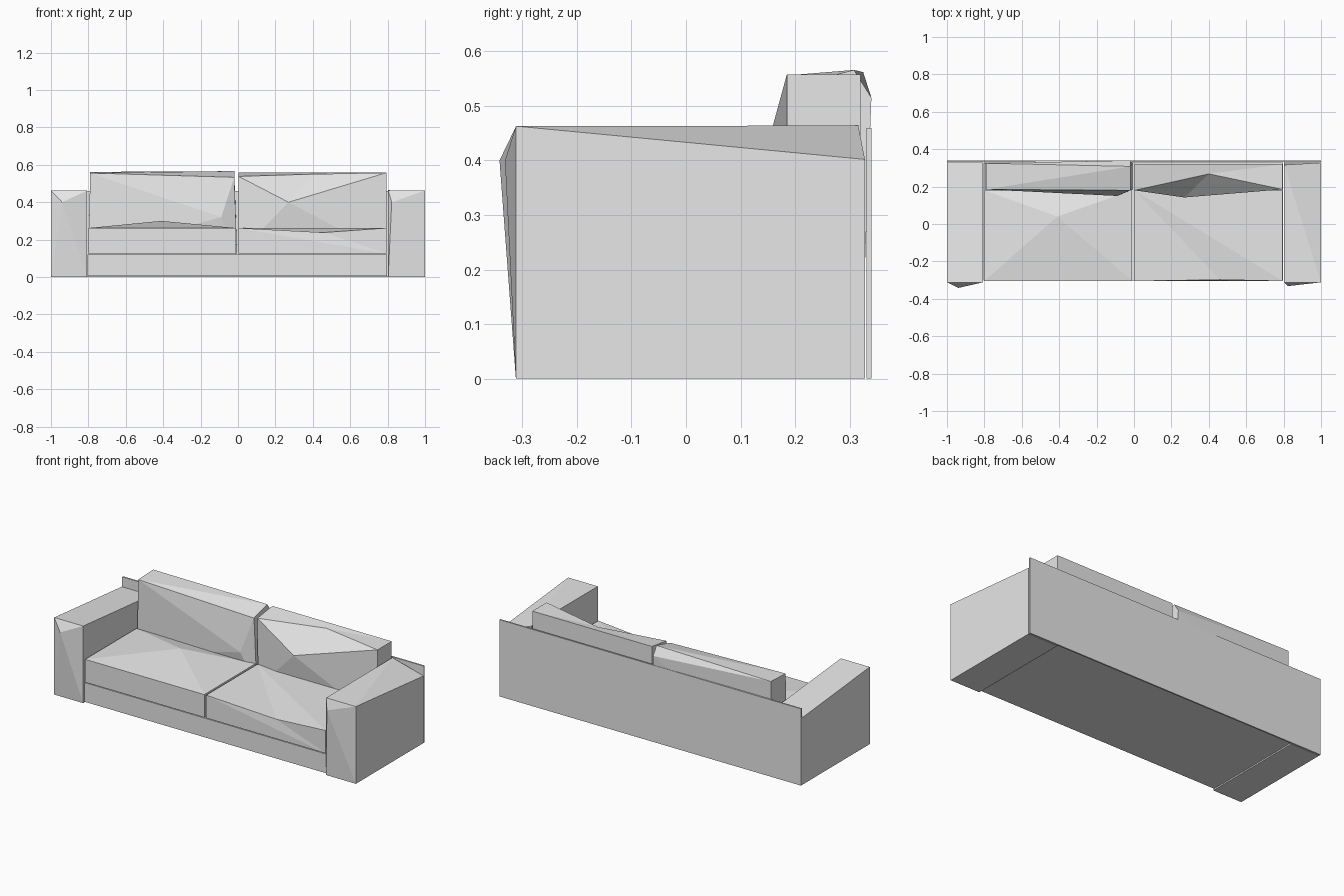
import bpy

if "Cube" in bpy.data.objects:
    bpy.data.objects.remove(bpy.data.objects["Cube"])

fabric = bpy.data.materials.new("grey fabric")
fabric.diffuse_color = (0.8, 0.8, 0.8, 1)
fabric.use_nodes = True
fabric.node_tree.nodes["Principled BSDF"].inputs["Base Color"].default_value = fabric.diffuse_color

# Corner order: 0-3 bottom (front left, front right, back right, back left), 4-7 top
SIDES = {"bottom": (3, 2, 1, 0), "top": (4, 5, 6, 7), "front": (0, 1, 5, 4),
         "right": (1, 2, 6, 5), "back": (2, 3, 7, 6), "left": (3, 0, 4, 7)}


def fan(ring, apex):
    """Triangles from each edge of a ring to one point."""
    return [(a, b, apex) for a, b in zip(ring, ring[1:] + ring[:1])]


def block(name, x, y, z, moved=None, extra=(), sides=None):
    """Box with optional moved corners, extra points and re-cut sides."""
    verts = [(x[i], y[j], z[k]) for k in (0, 1)
             for i, j in ((0, 0), (1, 0), (1, 1), (0, 1))]
    for i, co in (moved or {}).items():
        verts[i] = co
    faces = []
    for side, ring in SIDES.items():
        faces += (sides or {}).get(side, [ring])
    mesh = bpy.data.meshes.new(name)
    mesh.from_pydata(verts + list(extra), [], faces)
    mesh.materials.append(fabric)
    ob = bpy.data.objects.new(name, mesh)
    bpy.context.collection.objects.link(ob)
    return ob


# Frame
block("back_panel", (-1, 1), (0.331, 0.34), (0, 0.46))
block("base", (-0.805, 0.797), (-0.302, 0.328), (0.005, 0.12))

# Arms with a puffed front and a top that falls to the back
block("left_arm", (-1, -0.808), (-0.312, 0.328), (0, 0.462),
      moved={6: (-0.808, 0.328, 0.402), 7: (-1, 0.328, 0.402)},
      extra=[(-0.94, -0.342, 0.4)],
      sides={"front": fan(SIDES["front"], 8)})
block("right_arm", (0.803, 1), (-0.312, 0.328), (0, 0.463),
      moved={6: (1, 0.328, 0.402), 7: (0.803, 0.316, 0.464)},
      extra=[(0.822, -0.332, 0.4)],
      sides={"front": fan(SIDES["front"], 8), "top": [(4, 5, 7), (5, 6, 7)],
             "back": [(2, 3, 7), (2, 7, 6)]})

# Seat cushions: one crowned, one sagging at its front edge
block("left_seat_cushion", (-0.8, -0.01), (-0.305, 0.18), (0.125, 0.262),
      extra=[(-0.41, 0.04, 0.3)],
      sides={"top": fan(SIDES["top"], 8)})
block("right_seat_cushion", (0.003, 0.795), (-0.305, 0.18), (0.125, 0.262),
      extra=[(0.46, -0.298, 0.238)],
      sides={"top": [(4, 8, 7), (8, 5, 7), (5, 6, 7)],
             "front": [(0, 1, 4), (4, 1, 8), (8, 1, 5)]})

# Back cushions with crumpled fronts
block("left_back_cushion", (-0.8, -0.005), (0.185, 0.325), (0.125, 0.558),
      moved={4: (-0.79, 0.185, 0.556), 5: (-0.02, 0.18, 0.533),
             6: (-0.02, 0.308, 0.566), 7: (-0.79, 0.325, 0.562)},
      extra=[(-0.09, 0.15, 0.32), (-0.02, 0.34, 0.515)],
      sides={"front": fan(SIDES["front"], 8), "back": fan(SIDES["back"], 9),
             "right": [(1, 2, 9), (1, 9, 5), (9, 6, 5)],
             "top": [(4, 5, 6), (4, 6, 7)]}
      ).data.update()
block("right_back_cushion", (0.003, 0.795), (0.185, 0.32), (0.125, 0.558),
      moved={4: (0.003, 0.18, 0.538)},
      extra=[(0.27, 0.142, 0.4), (0.4, 0.268, 0.55)],
      sides={"front": fan((0, 1, 5, 9, 4), 8),
             "top": [(9, 5, 6), (9, 6, 7), (9, 7, 4)]})
